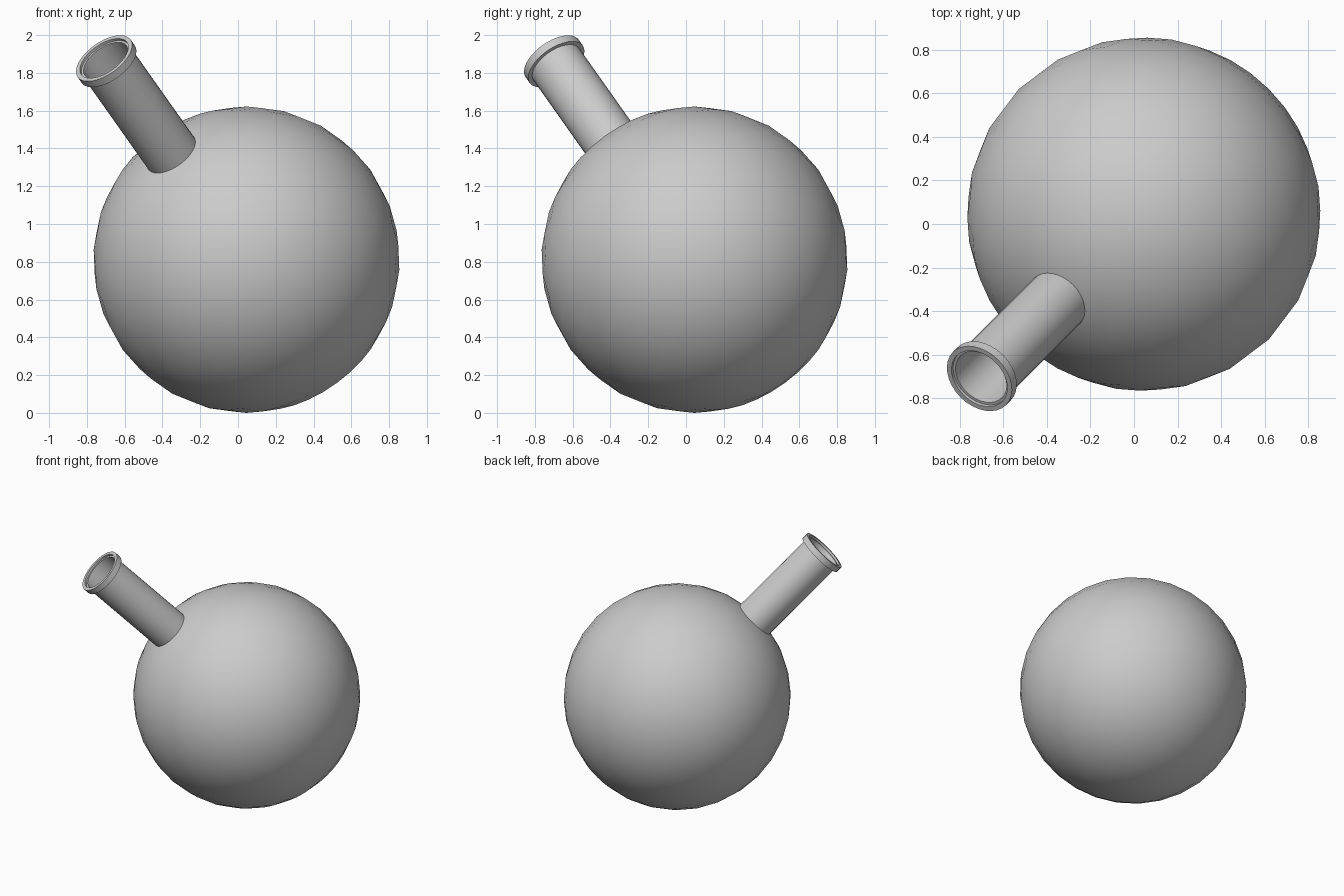
import bpy
import bmesh
from math import radians, tau
from mathutils import Matrix, Vector

cube = bpy.data.objects.get("Cube")
if cube:
    bpy.data.objects.remove(cube, do_unlink=True)

RADIUS = 0.811      # round body
SIDES = 32
NECK_TOP = 1.508    # distance from body centre to the mouth

# Every part shares one axis, leaning to the front right at 45 degrees
axis = (Matrix.Translation((0.045, 0.045, RADIUS))
        @ Matrix.Rotation(radians(225), 4, "Z")
        @ Matrix.Rotation(radians(45), 4, "Y"))

grey = bpy.data.materials.new("plain grey")
grey.use_nodes = True
colour = (0.6, 0.6, 0.6, 1)
grey.diffuse_color = colour
grey.node_tree.nodes["Principled BSDF"].inputs["Base Color"].default_value = colour


def add_part(name, bm):
    bmesh.ops.recalc_face_normals(bm, faces=bm.faces)
    mesh = bpy.data.meshes.new(name)
    bm.to_mesh(mesh)
    bm.free()
    mesh.materials.append(grey)
    part = bpy.data.objects.new(name, mesh)
    part.matrix_world = axis
    bpy.context.collection.objects.link(part)
    bpy.ops.object.select_all(action="DESELECT")
    part.select_set(True)
    bpy.context.view_layer.objects.active = part
    bpy.ops.object.shade_smooth_by_angle(angle=radians(35))


def lathe(name, inner, outer, bottom, top):
    """Turn a rectangular wall section around the shared axis."""
    bm = bmesh.new()
    corners = [(inner, bottom), (outer, bottom), (outer, top), (inner, top)]
    verts = [bm.verts.new((r, 0, z)) for r, z in corners]
    edges = [bm.edges.new((verts[i - 1], verts[i])) for i in range(len(verts))]
    bmesh.ops.spin(bm, geom=verts + edges, cent=Vector(), axis=(0, 0, 1),
                   angle=tau, steps=SIDES, use_duplicate=False)
    bmesh.ops.remove_doubles(bm, verts=bm.verts, dist=0.0001)
    add_part(name, bm)


# Round body
ball = bmesh.new()
bmesh.ops.create_uvsphere(ball, u_segments=SIDES, v_segments=SIDES // 2, radius=RADIUS)
add_part("body", ball)

# Hollow neck, ending just below the mouth
lathe("neck", 0.135, 0.148, 0.75, NECK_TOP - 0.015)

# Raised band around the mouth
lathe("neck_rim", 0.148, 0.172, NECK_TOP - 0.045, NECK_TOP)
